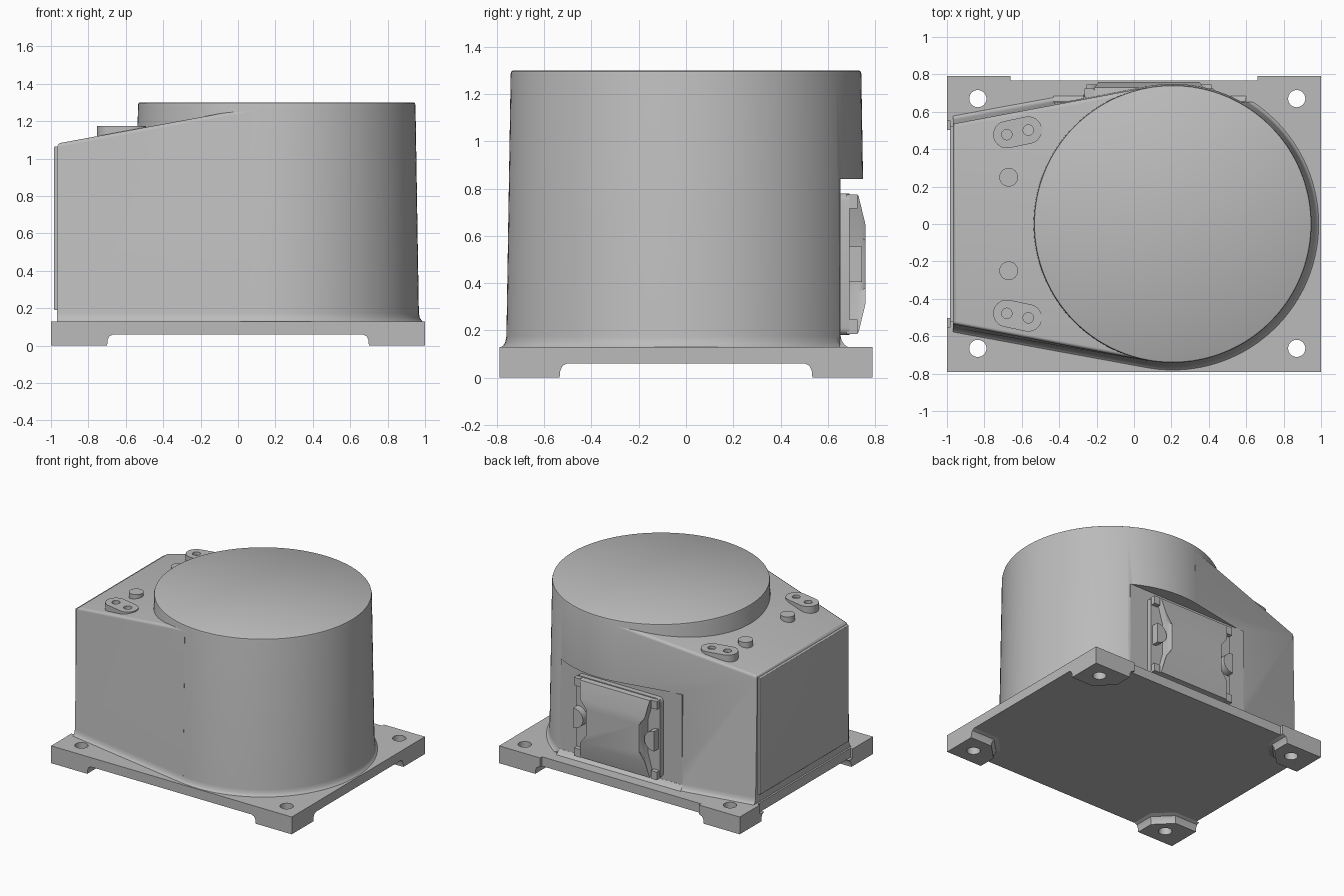
import bpy, math
from mathutils import Vector

cube = bpy.data.objects.get("Cube")
if cube:
    bpy.data.objects.remove(cube, do_unlink=True)

grey = bpy.data.materials.new("cast grey")
grey.use_nodes = True
COLOUR = (0.5, 0.5, 0.5, 1)
grey.diffuse_color = COLOUR
grey.node_tree.nodes["Principled BSDF"].inputs["Base Color"].default_value = COLOUR

import bmesh


def loft(name, rings, smooth=True, bevel=None, width=0.02):
    """Closed solid through matching rings of points; bevel(edge) picks rounded edges."""
    bm = bmesh.new()
    loops = [[bm.verts.new(p) for p in ring] for ring in rings]
    for a, b in zip(loops, loops[1:]):
        for i in range(len(a)):
            j = (i + 1) % len(a)
            bm.faces.new((a[i], a[j], b[j], b[i]))
    bm.faces.new(loops[0][::-1])
    bm.faces.new(loops[-1])
    bmesh.ops.recalc_face_normals(bm, faces=bm.faces)
    if bevel:
        bmesh.ops.bevel(bm, geom=[e for e in bm.edges if bevel(e)], offset=width,
                        segments=4, profile=0.5, affect='EDGES')
    mesh = bpy.data.meshes.new(name)
    bm.to_mesh(mesh)
    bm.free()
    mesh.materials.append(grey)
    finish(mesh, smooth)
    obj = bpy.data.objects.new(name, mesh)
    bpy.context.collection.objects.link(obj)
    return obj


def finish(mesh, smooth=True):
    mesh.polygons.foreach_set("use_smooth", [smooth] * len(mesh.polygons))
    if smooth:
        mesh.set_sharp_from_angle(angle=math.radians(35))


def up(pts, z):
    return [(x, y, z) for x, y in pts]


def back(pts, y):
    return [(x, y, z) for x, z in pts]


def rect(x0, x1, y0, y1):
    return [(x0, y0), (x1, y0), (x1, y1), (x0, y1)]


def circle(cx, cy, r, n=32):
    return [(cx + r * math.cos(2 * math.pi * i / n),
             cy + r * math.sin(2 * math.pi * i / n)) for i in range(n)]


def cut(obj, cutters):
    """Subtract the cutters, keep the result as plain mesh, drop the cutters."""
    for c in cutters:
        c.hide_render = True
        mod = obj.modifiers.new("cut", 'BOOLEAN')
        mod.operation, mod.object, mod.solver = 'DIFFERENCE', c, 'EXACT'
    graph = bpy.context.evaluated_depsgraph_get()
    graph.update()
    mesh = bpy.data.meshes.new_from_object(obj.evaluated_get(graph))
    obj.modifiers.clear()
    obj.data = mesh
    finish(mesh)
    for c in cutters:
        bpy.data.objects.remove(c, do_unlink=True)


# Base plate, stepped back along the rear and the end
HOLES = [(x, y) for x in (-0.835, 0.87) for y in (-0.665, 0.67)]


def drill(x, y):
    hole = circle(x, y, 0.046)
    return loft("hole_cutter", [up(hole, -0.1), up(hole, 0.3)])


outline = [(-1, -0.79), (1, -0.79), (1, 0.79), (0.66, 0.79), (0.66, 0.767),
           (-0.66, 0.767), (-0.66, 0.79), (-1, 0.79), (-1, 0.55),
           (-0.98, 0.55), (-0.98, -0.55), (-1, -0.55)]
plate = loft("base_plate", [up(outline, 0.06), up(outline, 0.13)])
cut(plate, [drill(x, y) for x, y in HOLES])

# Corner feet with a chamfered, flared inner side
for hx, hy in HOLES:
    sx, sy = math.copysign(1, hx), math.copysign(1, hy)

    def foot_ring(z, g):
        ax, ay = 0.70 - g, 0.535 - g
        pts = [(1, 0.79), (ax, 0.79), (ax, ay + 0.12), (ax + 0.12, ay), (1, ay)]
        return [(sx * x, sy * y, z) for x, y in pts]
    foot = loft("foot", [foot_ring(0, 0), foot_ring(0.03, 0.003),
                         foot_ring(0.05, 0.013), foot_ring(0.06, 0.033)])
    cut(foot, [drill(hx, hy)])

# Round drum with draft and a filleted bottom
CX = 0.207
drum = loft("drum", [up(circle(CX, 0, r, 128), z) for z, r in (
    (0.125, 0.787), (0.135, 0.774), (0.15, 0.765), (0.175, 0.76),
    (1.285, 0.742), (1.296, 0.739), (1.3, 0.733))])

# Tapered housing, tangent to the drum, with a sloping top
END = -0.967


def deck(x):
    return 1.08 + 0.184 * (x - END)


def housing_ring(r, h, z=None):
    dx = END - CX
    a = math.atan2(h, dx) - math.acos(r / math.hypot(dx, h))
    tx, ty = CX + r * math.cos(a), r * math.sin(a)
    pts = [(END, -h), (tx, -ty), (tx, ty), (END, h)]
    return [(x, y, deck(x) if z is None else z) for x, y in pts]


def rounded(e):
    a, b = (v.co for v in e.verts)
    on_top = min(a.z, b.z) > 1
    return on_top and min(a.x, b.x) < END + 0.01


housing = loft("housing", [housing_ring(0.787, 0.585, 0.125), housing_ring(0.774, 0.57, 0.135),
                           housing_ring(0.765, 0.56, 0.15), housing_ring(0.76, 0.555, 0.175),
                           housing_ring(0.743, 0.535)], bevel=rounded)

# Rear pocket with its flat mounting face and sill
for part in (drum, housing):
    pocket = rect(-0.43, 0.75, 0.652, 1.0)
    cut(part, [loft("pocket_cutter", [up(pocket, 0.1), up(pocket, 0.84)])])
face = rect(-0.425, 0.58, 0.3, 0.653)
loft("mounting_face", [up(face, 0.12), up(face, 0.84)])
loft("pocket_sill", [up(rect(-0.43, 0.6, 0.6, y), z)
                     for z, y in ((0.125, 0.69), (0.14, 0.67), (0.165, 0.654))])

# End panel
panel = [(y, z) for y, z in rect(-0.525, 0.525, 0.19, 1.065)]
loft("end_panel", [[(x, y, z) for y, z in panel] for x in (-0.984, -0.95)],
     bevel=lambda e: all(v.co.x < -0.97 for v in e.verts), width=0.006)

# Deck bosses: round studs and oblong two-hole pads
for s in (-1, 1):
    loft("stud", [up(circle(-0.67, s * 0.25, 0.05), z) for z in (1.05, 1.17)])
    ends = [Vector((-0.68, s * 0.478)), Vector((-0.565, s * 0.502))]
    axis = (ends[1] - ends[0]).normalized()
    start = math.atan2(axis.y, axis.x) + math.pi / 2
    slot = []
    for k, c in enumerate(ends):
        for i in range(17):
            t = start + math.pi * (i / 16 + k)
            slot.append((c.x + 0.073 * math.cos(t), c.y + 0.073 * math.sin(t)))
    pad = loft("oblong_pad", [up(slot, 1.05), up(slot, 1.175)])
    cut(pad, [loft("pad_hole_cutter", [up(circle(c.x, c.y, 0.028, 24), z)
                                       for z in (1.15, 1.25)]) for c in ends])

# Connector cover on the rear
MX, MZ = 0.08, 0.48


def about(pts, y):
    return back([(MX + x, MZ + z) for x, z in pts], y)


def waisted(x, z, wx, wz):
    return [(-x, -z), (x, -z), (wx, -wz), (wx, wz), (x, z), (-x, z), (-wx, wz), (-wx, -wz)]


frame = rect(-0.35, 0.35, -0.3, 0.3)
loft("cover_frame", [about(frame, 0.64), about(frame, 0.692)],
     bevel=lambda e: abs(e.verts[0].co.y - e.verts[1].co.y) > 0.01, width=0.03)
loft("cover_lid", [about(waisted(0.30, 0.295, 0.25, 0.12), 0.68),
                   about(waisted(0.29, 0.29, 0.24, 0.12), 0.73),
                   about(waisted(0.27, 0.165, 0.22, 0.10), 0.76)])
for s in (-1, 1):
    clip = [(s * 0.335 - s * 0.08 * math.sin(math.pi * i / 16),
             0.075 * math.cos(math.pi * i / 16)) for i in range(17)]
    loft("cover_clip", [about(clip, 0.68), about(clip, 0.745)])
    for t in (-1, 1):
        lug = rect(s * 0.32 - 0.025, s * 0.32 + 0.025, t * 0.265 - 0.03, t * 0.265 + 0.03)
        loft("cover_lug", [about(lug, 0.68), about(lug, 0.725)])
